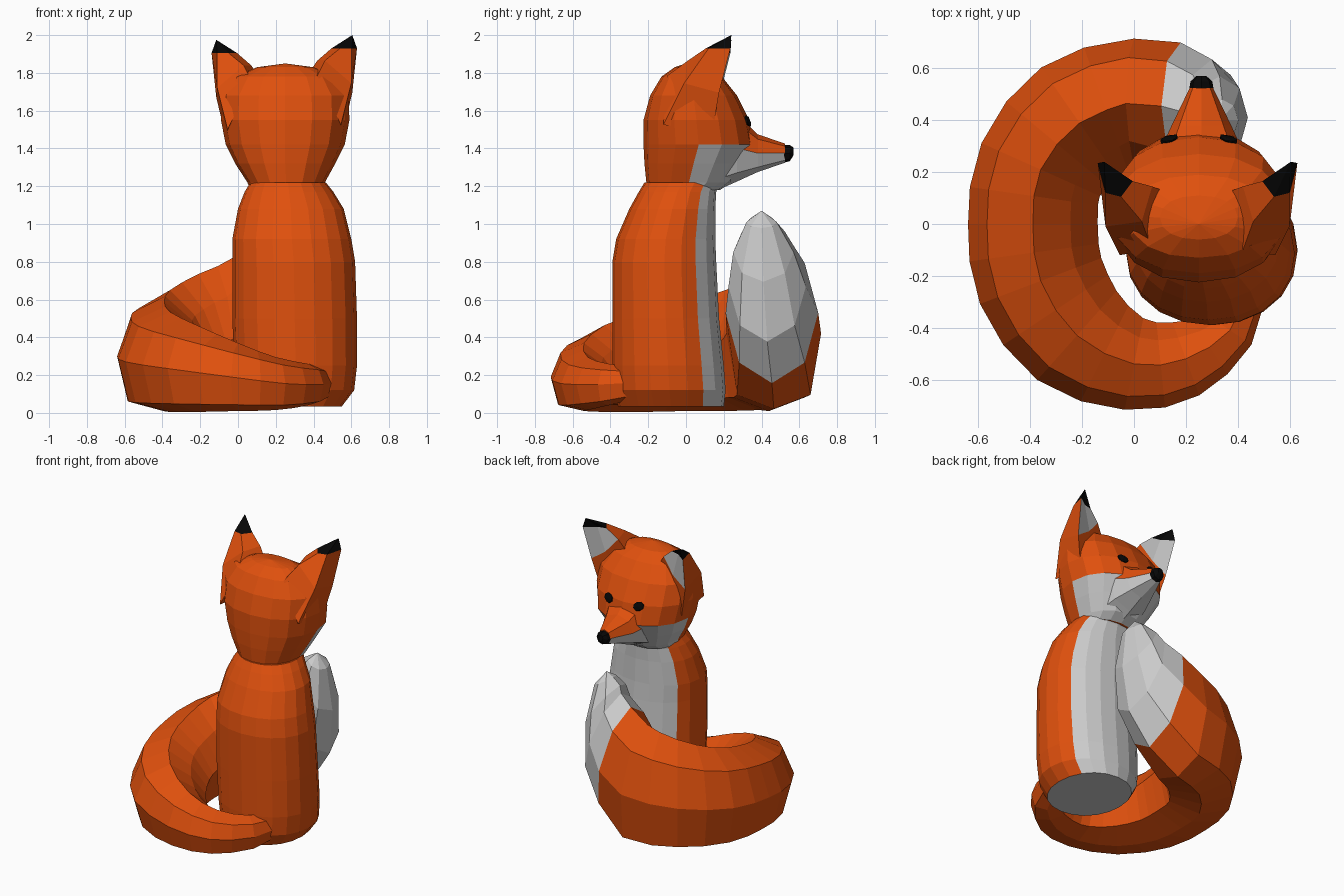
import bpy, bmesh, math
from mathutils import Vector

if "Cube" in bpy.data.objects:
    bpy.data.objects.remove(bpy.data.objects["Cube"])


def material(name, rgb):
    m = bpy.data.materials.new(name)
    m.diffuse_color = (*rgb, 1)
    m.use_nodes = True
    m.node_tree.nodes["Principled BSDF"].inputs["Base Color"].default_value = m.diffuse_color
    return m


MATS = [material("orange_fur", (0.74, 0.08, 0.004)),
        material("white_fur", (0.8, 0.8, 0.8)),
        material("black", (0.002, 0.002, 0.002))]
ORANGE, WHITE, BLACK = range(3)


def loft(name, rings, paint):
    """Skin rings of points; a one-point ring is an apex. paint(ring, side, centre) picks the material."""
    bm = bmesh.new()
    loops = [[bm.verts.new(p) for p in r] for r in rings]
    for i, (a, b) in enumerate(zip(loops, loops[1:])):
        n = max(len(a), len(b))
        for k in range(n):
            j = (k + 1) % n
            quad = ([a[0]] if len(a) == 1 else [a[k], a[j]]) + \
                   ([b[0]] if len(b) == 1 else [b[j], b[k]])
            f = bm.faces.new(quad)
            f.material_index = paint(i, k, f.calc_center_median())
    for i, lp in ((-1, loops[0]), (len(loops), loops[-1])):
        if len(lp) > 2:
            f = bm.faces.new(lp)
            f.material_index = paint(i, 0, f.calc_center_median())
    bmesh.ops.recalc_face_normals(bm, faces=bm.faces)
    me = bpy.data.meshes.new(name)
    bm.to_mesh(me)
    bm.free()
    for m in MATS:
        me.materials.append(m)
    ob = bpy.data.objects.new(name, me)
    bpy.context.collection.objects.link(ob)
    return ob


def superellipse(n, power=2.0):
    """Unit outline points, squarer as power grows."""
    out = []
    for k in range(n):
        c, s = math.cos(2 * math.pi * k / n), math.sin(2 * math.pi * k / n)
        out.append((math.copysign(abs(c) ** (2 / power), c),
                    math.copysign(abs(s) ** (2 / power), s)))
    return out


def level_rings(table, n, power):
    """Horizontal rings from rows of z, centre x, half width, back y, front y."""
    return [[Vector((cx + u * hx, (yb + yf) / 2 + v * (yf - yb) / 2, z))
             for u, v in superellipse(n, power)] for z, cx, hx, yb, yf in table]


# Body: upright loft with a white chest strip and base
body = [(0.035, 0.30, 0.25, -0.36, 0.20), (0.12, 0.305, 0.31, -0.385, 0.21),
        (0.25, 0.305, 0.325, -0.39, 0.20), (0.50, 0.30, 0.33, -0.39, 0.175),
        (0.80, 0.295, 0.325, -0.39, 0.16), (0.92, 0.285, 0.315, -0.37, 0.155),
        (1.08, 0.28, 0.28, -0.30, 0.155), (1.17, 0.27, 0.235, -0.25, 0.16),
        (1.22, 0.265, 0.20, -0.22, 0.18)]
loft("body", level_rings(body, 20, 2.1),
     lambda i, k, c: WHITE if i < 0 or 2 <= k <= 7 else ORANGE)

# Head: rounded skull with white cheeks
skull = [(1.18, 0.255, 0.19, -0.20, 0.18), (1.22, 0.255, 0.205, -0.21, 0.24),
         (1.32, 0.25, 0.265, -0.22, 0.30), (1.42, 0.25, 0.315, -0.225, 0.36),
         (1.55, 0.25, 0.34, -0.225, 0.335), (1.68, 0.25, 0.335, -0.19, 0.27),
         (1.78, 0.25, 0.27, -0.13, 0.19), (1.83, 0.25, 0.15, -0.06, 0.11)]
skull_rings = level_rings(skull, 16, 2.2) + [[Vector((0.25, 0.0, 1.85))]]
loft("head", skull_rings,
     lambda i, k, c: WHITE if c.z < 1.42 and c.y > 0.03 else ORANGE)

# Snout: tapered loft along y, white below
snout = [(0.18, 0.19, 1.185, 1.62), (0.27, 0.165, 1.225, 1.58),
         (0.38, 0.115, 1.275, 1.475), (0.525, 0.045, 1.325, 1.425)]
loft("snout",
     [[Vector((0.26 + u * hx, y, (zl + zh) / 2 + v * (zh - zl) / 2))
       for u, v in superellipse(8, 2.3)] for y, hx, zl, zh in snout],
     lambda i, k, c: WHITE if k >= 4 else ORANGE)

# Nose: blunt black end of the snout
loft("nose",
     [[Vector((0.26 + u * r, y, z + v * r)) for u, v in superellipse(8, 2.2)]
      for y, z, r in ((0.52, 1.372, 0.047), (0.55, 1.375, 0.042), (0.57, 1.385, 0.02))],
     lambda i, k, c: BLACK)

# Ears: hollow-fronted, broad at the head, black tipped; right one mirrored and slightly higher
root = [(0.11, 0.13, 1.78), (0.07, -0.10, 1.76), (-0.055, -0.12, 1.50),
        (-0.065, 0.14, 1.46), (0.02, 0.13, 1.66)]
middle = [(0.07, 0.145, 1.84), (0.03, 0.01, 1.84), (-0.11, -0.01, 1.72),
          (-0.115, 0.175, 1.67), (-0.015, 0.165, 1.74)]
rim = [(-0.005, 0.165, 1.905), (-0.05, 0.105, 1.905), (-0.11, 0.12, 1.905),
       (-0.14, 0.235, 1.905), (-0.065, 0.18, 1.905)]
tip = [(-0.115, 0.24, 1.975)]


def ear_paint(i, k, c):
    return BLACK if i == 2 else WHITE if i == 1 and k >= 3 else ORANGE


for side, label, lift in ((1, "left", 0.0), (-1, "right", 0.025)):
    rings = [[Vector((0.245 + side * (x - 0.245), y, z + lift)) for x, y, z in r]
             for r in (root, middle, rim, tip)]
    loft(label + "_ear", rings, ear_paint)

# Eyes: small slanted black lozenges
for side, label in ((-1, "left"), (1, "right")):
    bpy.ops.mesh.primitive_uv_sphere_add(segments=6, ring_count=4, radius=1)
    eye = bpy.context.object
    eye.name = label + "_eye"
    eye.scale = (0.042, 0.012, 0.03)
    eye.rotation_euler = (math.radians(18), math.radians(-22 * side), math.radians(-20 * side))
    eye.location = (0.25 + side * 0.115, 0.328, 1.545)
    eye.data.materials.append(MATS[BLACK])

# Tail: rows of centre x, y, z, half width, half height, rise of the lifting end
tail = [(0.45, -0.24, 0.16, 0.07, 0.08, 0), (0.37, -0.41, 0.15, 0.10, 0.11, 0),
        (0.20, -0.52, 0.155, 0.15, 0.14, 0), (0.00, -0.54, 0.19, 0.18, 0.18, 0),
        (-0.22, -0.43, 0.235, 0.23, 0.23, 0), (-0.36, -0.22, 0.27, 0.25, 0.265, 0),
        (-0.39, 0.00, 0.30, 0.25, 0.29, 0), (-0.36, 0.21, 0.33, 0.25, 0.32, 0),
        (-0.21, 0.39, 0.375, 0.26, 0.36, 0), (0.00, 0.465, 0.42, 0.25, 0.40, 0.08),
        (0.18, 0.455, 0.53, 0.245, 0.38, 0.2), (0.30, 0.43, 0.67, 0.205, 0.31, 0.35),
        (0.33, 0.41, 0.85, 0.16, 0.19, 0.7), (0.34, 0.40, 1.01, 0.08, 0.07, 2.0)]
fine = []
for i, row in enumerate(tail):  # a smooth halfway ring along the round part
    fine.append(Vector(row))
    if 1 <= i <= 8:
        a, b, c, d = (Vector(r) for r in tail[i - 1:i + 3])
        fine.append((9 * (b + c) - a - d) / 16)
WHITE_START = 18
centres = [Vector(r[:3]) for r in fine] + [Vector((0.33, 0.40, 1.07))]
tail_rings = []
for i, (x, y, z, w, h, rise) in enumerate(fine):
    t = centres[i + 1] - centres[max(i - 1, 0)]
    t = Vector((1, 0, rise)) if i > 16 else Vector((t.x, t.y, 0))
    t.normalize()
    s = t.cross(Vector((0, 0, 1))).normalized()
    up = s.cross(t)
    ring = []
    for k, (u, v) in enumerate(superellipse(8, 2.0)):
        if k in (5, 7) and i < WHITE_START:  # squarer underside
            u, v = u * 1.1, v * 1.15
        if k == 1 and i < WHITE_START:  # flatter inner slope
            u, v = u * 0.82, v * 0.82
        ring.append(centres[i] + s * (u * w) + up * (v * h))
    tail_rings.append(ring)
tail_rings.append([centres[-1]])
loft("tail", tail_rings, lambda i, k, c: WHITE if i >= WHITE_START else ORANGE)
for v in bpy.data.objects["tail"].data.vertices:  # rest on the floor
    v.co.z = max(v.co.z, 0.0)
